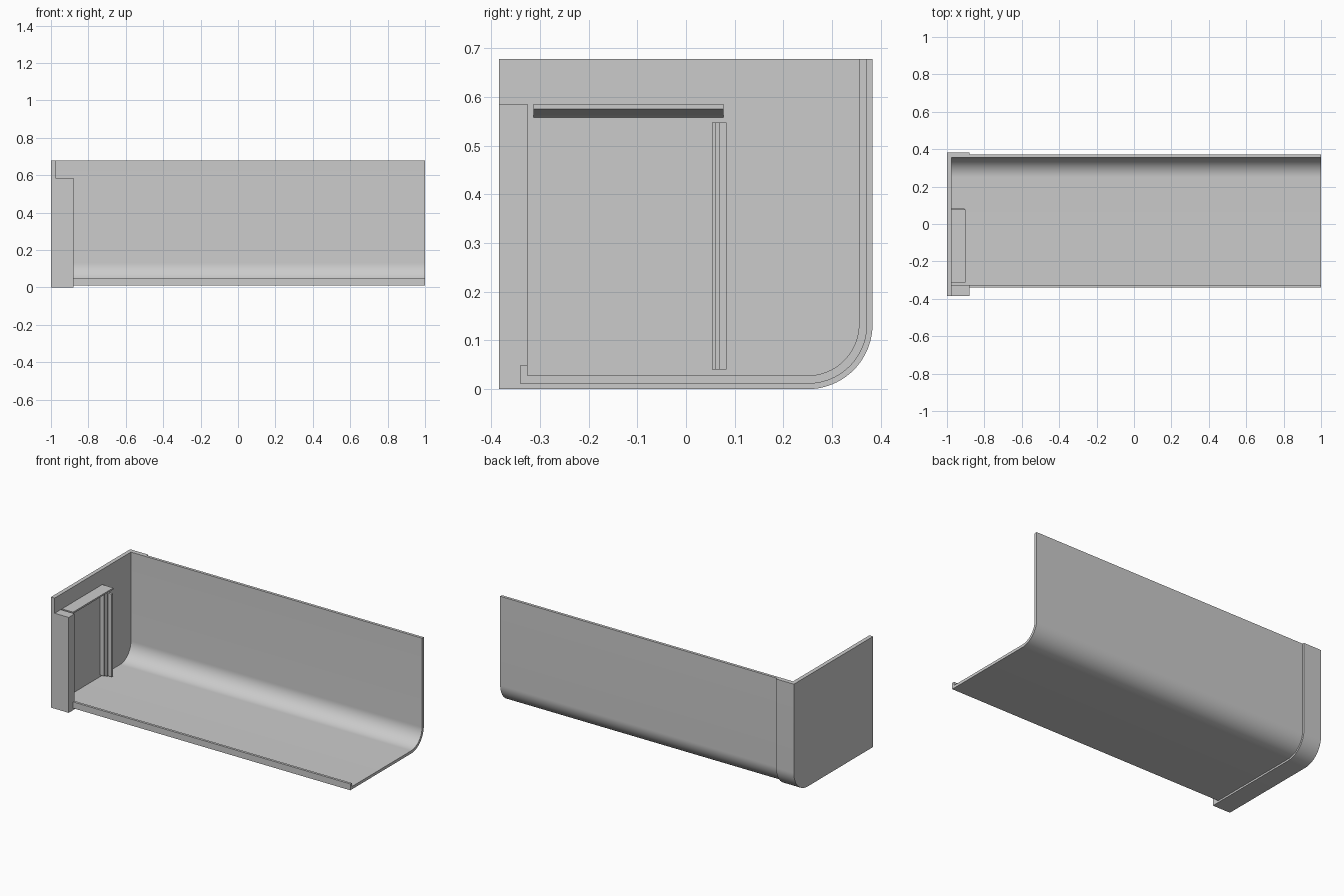
import bpy, bmesh
from math import sin, cos, pi

cube = bpy.data.objects.get("Cube")
if cube:
    bpy.data.objects.remove(cube)

grey = bpy.data.materials.new("light grey")
grey.use_nodes = True
COLOUR = (0.6, 0.6, 0.6, 1)
grey.diffuse_color = COLOUR
grey.node_tree.nodes["Principled BSDF"].inputs["Base Color"].default_value = COLOUR

TOP, FRONT, BEND = 0.678, -0.384, (0.25, 0.133)
WALL = -0.975


def add_prism(name, outline, offset, smooth=False):
    """Extrude a closed outline of 3D points along an offset."""
    bm = bmesh.new()
    face = bm.faces.new([bm.verts.new(p) for p in outline])
    new = bmesh.ops.extrude_face_region(bm, geom=[face])["geom"]
    bmesh.ops.translate(bm, vec=offset, verts=[v for v in new if isinstance(v, bmesh.types.BMVert)])
    bmesh.ops.recalc_face_normals(bm, faces=bm.faces)
    mesh = bpy.data.meshes.new(name)
    bm.to_mesh(mesh)
    bm.free()
    mesh.materials.append(grey)
    obj = bpy.data.objects.new(name, mesh)
    bpy.context.collection.objects.link(obj)
    if smooth:
        bpy.ops.object.select_all(action="DESELECT")
        obj.select_set(True)
        bpy.context.view_layer.objects.active = obj
        bpy.ops.object.shade_smooth_by_angle(angle=pi / 6)
    return obj


def along_x(name, profile, x0, x1, smooth=False):
    return add_prism(name, [(x0, y, z) for y, z in profile], (x1 - x0, 0, 0), smooth)


def bent_line(radius, start, steps=20):
    """Floor line from the front, round the bend and up to the top edge."""
    cy, cz = BEND
    arc = [(cy + radius * sin(pi / 2 * i / steps), cz - radius * cos(pi / 2 * i / steps))
           for i in range(steps + 1)]
    return [(start, cz - radius)] + arc + [(cy + radius, TOP)]


# Long bent tray with a raised front lip
outer, inner = bent_line(0.122, -0.34), bent_line(0.105, -0.325)
along_x("tray", outer + inner[::-1] + [(-0.325, 0.05), (-0.34, 0.05)], WALL, 1, True)

# End cap: flat wall, rim around the tray, and front post
cap = bent_line(0.133, FRONT)
along_x("end_wall", cap + [(FRONT, TOP)], -1, WALL, True)
along_x("end_rim", cap + bent_line(0.122, FRONT)[::-1], WALL, -0.88, True)
along_x("front_post", [(FRONT, 0.011), (-0.34, 0.011), (-0.34, 0.05), (-0.325, 0.05),
                       (-0.325, 0.585), (FRONT, 0.585)], WALL, -0.88)

# Shelf on the inside of the wall, tapering underneath
shelf = [(WALL, 0.558), (-0.965, 0.562), (-0.9, 0.575), (-0.9, 0.585), (WALL, 0.585)]
add_prism("shelf", [(x, -0.313, z) for x, z in shelf], (0, 0.39, 0))

# Stepped upright guide below the shelf
guide = [(WALL, 0.053), (-0.945, 0.053), (-0.945, 0.06), (-0.93, 0.06), (-0.93, 0.069),
         (-0.905, 0.069), (-0.905, 0.083), (WALL, 0.083)]
add_prism("upright_guide", [(x, y, 0.04) for x, y in guide], (0, 0, 0.507))
